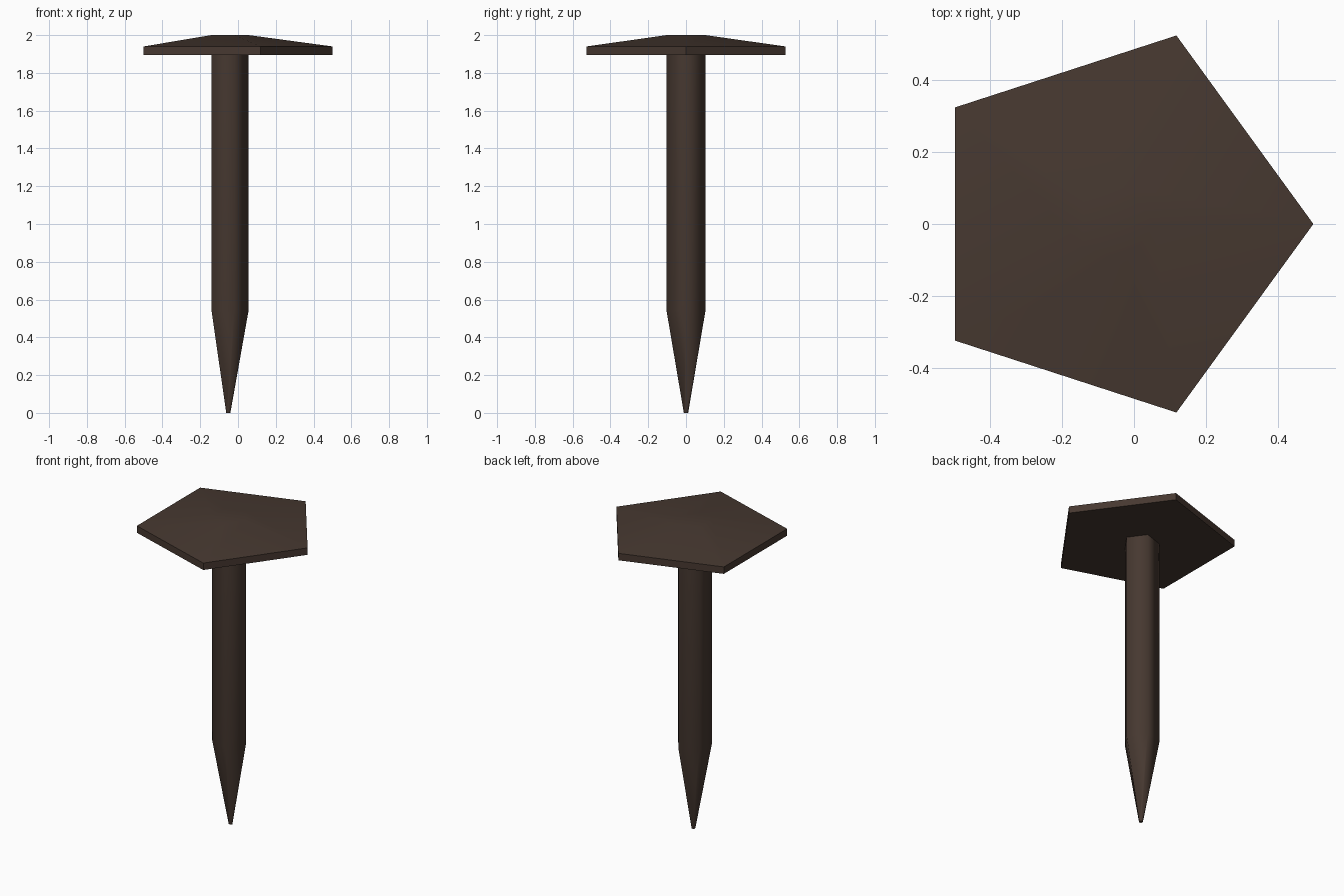
import bpy, bmesh, math

if "Cube" in bpy.data.objects:
    bpy.data.objects.remove(bpy.data.objects["Cube"])

CX = -0.0525  # axis of the five-sided nail
SIDES = 5

iron = bpy.data.materials.new("dark brown iron")
iron.diffuse_color = (0.062, 0.040, 0.030, 1)
iron.use_nodes = True
iron.node_tree.nodes["Principled BSDF"].inputs["Base Color"].default_value = iron.diffuse_color


def lathe(name, profile, smooth_sides):
    """Stack five-sided rings given as (radius, z) from bottom to top."""
    bm = bmesh.new()
    rings = []
    for r, z in profile:
        angles = [i * math.tau / SIDES for i in range(SIDES)]
        rings.append([bm.verts.new((CX + r * math.cos(a), r * math.sin(a), z)) for a in angles])
    for low, high in zip(rings, rings[1:]):
        for i in range(SIDES):
            j = (i + 1) % SIDES
            f = bm.faces.new((low[i], low[j], high[j], high[i]))
            f.smooth = smooth_sides
    bm.faces.new(rings[0][::-1])
    bm.faces.new(rings[-1])
    mesh = bpy.data.meshes.new(name)
    bm.to_mesh(mesh)
    bm.free()
    mesh.materials.append(iron)
    obj = bpy.data.objects.new(name, mesh)
    bpy.context.collection.objects.link(obj)
    return obj


# shaft with tapered, blunt point
lathe("nail_shaft", [(0.012, 0), (0.109, 0.545), (0.109, 1.895)], True)

# wide head with shallow domed top
head = lathe("nail_head", [(0.5525, 1.895), (0.5525, 1.94), (0.109, 2.0)], False)
bpy.context.view_layer.objects.active = head
head.select_set(True)
bpy.ops.object.shade_smooth_by_angle(angle=math.radians(30))
